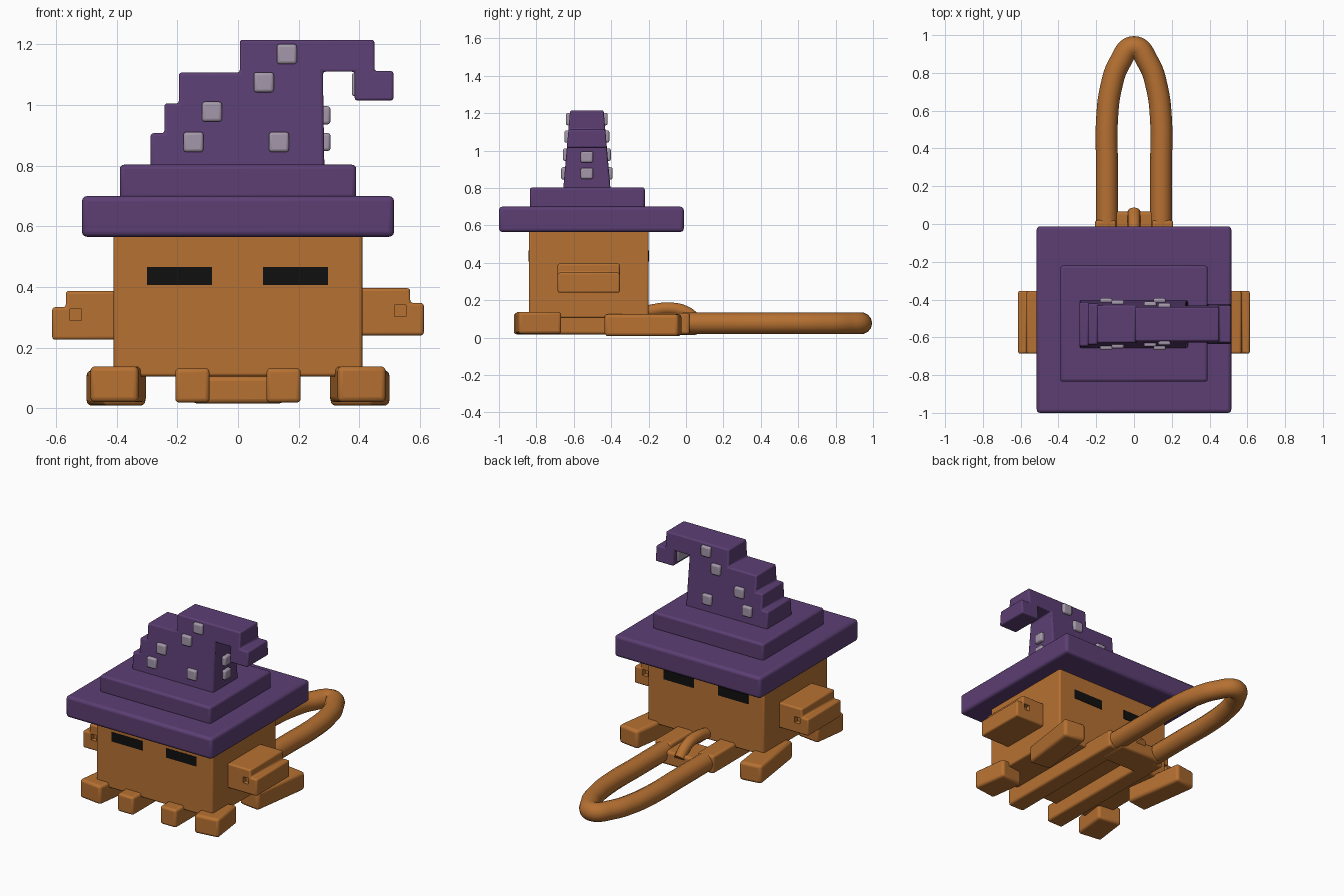
import bpy, bmesh, math
from mathutils import Vector

if "Cube" in bpy.data.objects:
    bpy.data.objects.remove(bpy.data.objects["Cube"])


def material(name, rgb):
    m = bpy.data.materials.new(name)
    m.diffuse_color = (*rgb, 1)
    m.use_nodes = True
    m.node_tree.nodes["Principled BSDF"].inputs["Base Color"].default_value = m.diffuse_color
    return m


ORANGE = material("orange", (0.47, 0.165, 0.032))
PURPLE = material("purple", (0.107, 0.049, 0.172))
GREY = material("pale grey", (0.37, 0.31, 0.40))
BLACK = material("black", (0.005, 0.005, 0.005))


def finish(name, bm, mat, bevel=0.0):
    bmesh.ops.recalc_face_normals(bm, faces=bm.faces)
    me = bpy.data.meshes.new(name)
    bm.to_mesh(me)
    bm.free()
    me.materials.append(mat)
    ob = bpy.data.objects.new(name, me)
    bpy.context.collection.objects.link(ob)
    if bevel:
        b = ob.modifiers.new("soft edges", 'BEVEL')
        b.width, b.segments = bevel, 3
        b.limit_method, b.angle_limit = 'ANGLE', math.radians(40)
        bpy.context.view_layer.objects.active = ob
        ob.select_set(True)
        bpy.ops.object.shade_smooth_by_angle(angle=math.radians(35))
        ob.select_set(False)
    return ob


def box(name, x, y, z, mat, bevel=0.0, turn=0.0):
    """Box from (min, max) ranges, turned about its own vertical axis."""
    bm = bmesh.new()
    bmesh.ops.create_cube(bm, size=1)
    for v in bm.verts:
        v.co = Vector([v.co[i] * (r[1] - r[0]) for i, r in enumerate((x, y, z))])
    ob = finish(name, bm, mat, bevel)
    ob.location = [(r[0] + r[1]) / 2 for r in (x, y, z)]
    ob.rotation_euler.z = turn
    return ob


def extrude_xz(name, pts, half_depth, y_mid, mat, bevel):
    """Solid from an XZ outline; half_depth(z) gives the thickness by height."""
    bm = bmesh.new()
    vs = [bm.verts.new((x, y_mid - half_depth(z), z)) for x, z in pts]
    face = bm.faces.new(vs)
    new = bmesh.ops.extrude_face_region(bm, geom=[face])['geom']
    for v in new:
        if isinstance(v, bmesh.types.BMVert):
            v.co.y = y_mid + half_depth(v.co.z)
    return finish(name, bm, mat, bevel)


def tube(name, pts, radius, mat):
    cu = bpy.data.curves.new(name, 'CURVE')
    cu.dimensions = '3D'
    cu.bevel_depth, cu.bevel_resolution = radius, 5
    cu.use_fill_caps = True
    cu.resolution_u = 8
    sp = cu.splines.new('BEZIER')
    sp.bezier_points.add(len(pts) - 1)
    for p, co in zip(sp.bezier_points, pts):
        p.co = co
        p.handle_left_type = p.handle_right_type = 'AUTO'
    cu.materials.append(mat)
    ob = bpy.data.objects.new(name, cu)
    bpy.context.collection.objects.link(ob)
    return ob


# Head
box("head", (-0.41, 0.41), (-0.84, -0.20), (0.105, 0.60), ORANGE, 0.01)

# Eyes on the front and back
for y, side in ((-0.84, "front"), (-0.20, "back")):
    for x in (-0.193, 0.19):
        box(side + "_eye", (x - 0.107, x + 0.107), (y - 0.003, y + 0.003),
            (0.407, 0.466), BLACK)

# Hat brim and band
box("hat_brim", (-0.515, 0.515), (-1.0, -0.012), (0.565, 0.70), PURPLE, 0.018)
box("hat_band", (-0.39, 0.39), (-0.835, -0.22), (0.69, 0.803), PURPLE, 0.014)


# Stepped crown with a drooping tip, tapering in depth
def crown_depth(z):
    return 0.126 - 0.088 * (z - 0.80)


HAT_Y = -0.53
extrude_xz("hat_crown", [
    (-0.288, 0.79), (-0.288, 0.907), (-0.243, 0.907), (-0.243, 1.005),
    (-0.195, 1.005), (-0.195, 1.107), (0.006, 1.107), (0.006, 1.215),
    (0.45, 1.215), (0.45, 1.112), (0.513, 1.112), (0.513, 1.015),
    (0.385, 1.015), (0.385, 1.11), (0.28, 1.11), (0.285, 0.79)],
    crown_depth, HAT_Y, PURPLE, 0.009)

# Square studs on the front, back and side of the crown
R = 0.033
for x, z in ((-0.147, 0.878), (-0.086, 0.978), (0.085, 1.075),
             (0.161, 1.168), (0.135, 0.878)):
    for s in (-1, 1):
        y = HAT_Y + s * crown_depth(z)
        box("hat_stud", (x - R, x + R), (y - 0.018, y + 0.018),
            (z - R, z + R), GREY, 0.01)
for z in (0.878, 0.966):
    box("side_stud", (0.265, 0.305), (HAT_Y - R, HAT_Y + R),
        (z - 0.03, z + 0.03), GREY, 0.01)
# Stud inside the hook of the tip
box("tip_stud", (0.376, 0.39), (HAT_Y - 0.07, HAT_Y + 0.07), (1.03, 1.105), GREY, 0.005)

for s, side in ((-1, "left"), (1, "right")):
    # Stepped arm with a small square pit in each end
    lo, hi = (0.226, 0.387) if s < 0 else (0.24, 0.396)
    arm = extrude_xz(side + "_arm", [
        (s * 0.39, lo), (s * 0.613, lo), (s * 0.613, lo + 0.107),
        (s * 0.568, lo + 0.107), (s * 0.568, hi), (s * 0.39, hi)],
        lambda z: 0.166, -0.52, ORANGE, 0.01)
    for y in (-0.686, -0.354):
        cut = box("pit_cutter", (s * 0.535 - 0.019, s * 0.535 + 0.019),
                  (y - 0.03, y + 0.03), (lo + 0.063, lo + 0.101), ORANGE)
        cut.hide_render = True
        cut.hide_set(True)
        mod = arm.modifiers.new("pit", 'BOOLEAN')
        mod.object, mod.operation, mod.solver = cut, 'DIFFERENCE', 'EXACT'

    # Outer feet, splayed slightly
    xf = sorted((s * 0.315, s * 0.475))
    box(side + "_front_foot", xf, (-0.905, -0.675), (0.02, 0.138),
        ORANGE, 0.016, s * 0.13)
    xb = sorted((s * 0.33, s * 0.475))
    box(side + "_back_foot", xb, (-0.43, -0.03), (0.008, 0.125),
        ORANGE, 0.018, -s * 0.14)

    # Long runner under the head leading into the tail
    xr = sorted((s * 0.094, s * 0.207))
    box(side + "_runner", xr, (-0.92, 0.02), (0.018, 0.132), ORANGE, 0.014)

# Bar joining the runners, and the strand hooked over it
box("cross_bar", (-0.15, 0.15), (-0.13, 0.065), (0.015, 0.105), ORANGE, 0.016)
tube("strand", [(0, -0.21, 0.14), (0, -0.09, 0.155), (0, 0.0, 0.135),
                (0, 0.065, 0.08)], 0.034, ORANGE)

# Pointed tail loop
half = [(0.143, -0.02), (0.143, 0.30), (0.143, 0.55), (0.122, 0.72), (0.075, 0.855)]
path = [(x, y, 0.077) for x, y in half] + [(0, 0.937, 0.077)] \
    + [(-x, y, 0.077) for x, y in reversed(half)]
tube("tail_loop", path, 0.058, ORANGE)
